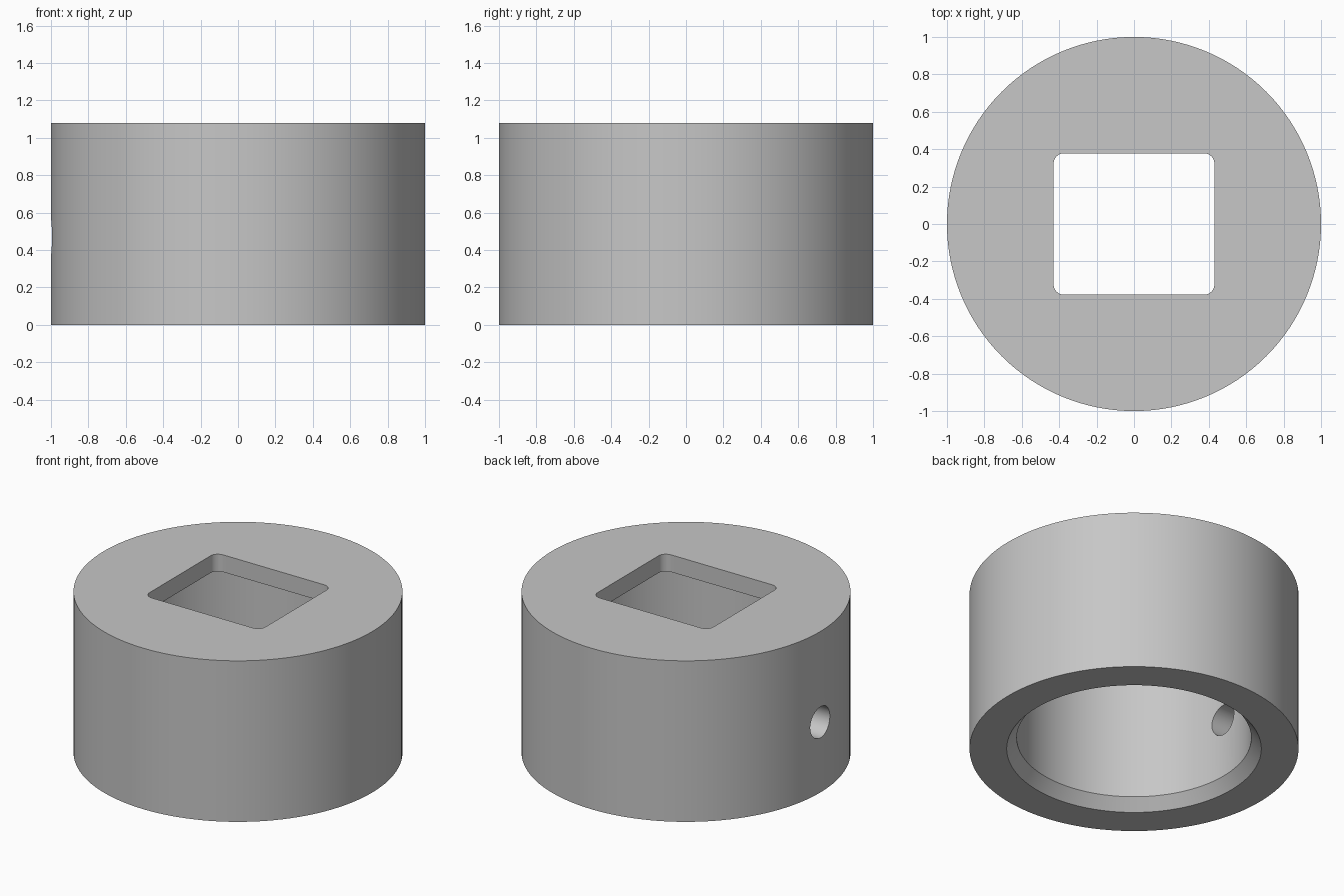
import bpy
import bmesh
from math import cos, sin, pi, radians
from mathutils import Matrix, Vector

if "Cube" in bpy.data.objects:
    bpy.data.objects.remove(bpy.data.objects["Cube"], do_unlink=True)

HEIGHT = 1.08
CEILING = 0.965      # underside of the top plate
BORE = 0.713
SEGMENTS = 128

grey = bpy.data.materials.new("plain grey")
grey.use_nodes = True
colour = (0.57, 0.57, 0.57, 1)
grey.diffuse_color = colour
grey.node_tree.nodes["Principled BSDF"].inputs["Base Color"].default_value = colour


def make_object(name, bm):
    bmesh.ops.recalc_face_normals(bm, faces=bm.faces)
    mesh = bpy.data.meshes.new(name)
    bm.to_mesh(mesh)
    bm.free()
    mesh.materials.append(grey)
    obj = bpy.data.objects.new(name, mesh)
    bpy.context.collection.objects.link(obj)
    return obj


def lathe(name, profile):
    bm = bmesh.new()
    verts = [bm.verts.new((r, 0, z)) for r, z in profile]
    edges = [bm.edges.new(pair) for pair in zip(verts, verts[1:])]
    bmesh.ops.spin(bm, geom=verts + edges, cent=(0, 0, 0), axis=(0, 0, 1),
                   angle=2 * pi, steps=SEGMENTS)
    bmesh.ops.remove_doubles(bm, verts=bm.verts, dist=0.0001)
    return make_object(name, bm)


def rounded_prism(name, half_x, half_y, radius, z0, z1, steps=8):
    bm = bmesh.new()
    outline = []
    for i, (sx, sy) in enumerate([(1, 1), (-1, 1), (-1, -1), (1, -1)]):
        for k in range(steps + 1):
            a = (i + k / steps) * pi / 2
            outline.append(bm.verts.new((sx * (half_x - radius) + radius * cos(a),
                                         sy * (half_y - radius) + radius * sin(a), z0)))
    face = bm.faces.new(outline)
    top = bmesh.ops.extrude_face_region(bm, geom=[face])["geom"]
    bmesh.ops.translate(bm, vec=Vector((0, 0, z1 - z0)),
                        verts=[v for v in top if isinstance(v, bmesh.types.BMVert)])
    return make_object(name, bm)


def cut(target, cutter):
    mod = target.modifiers.new(cutter.name, "BOOLEAN")
    mod.operation = "DIFFERENCE"
    mod.solver = "EXACT"
    mod.object = cutter
    bpy.context.view_layer.objects.active = target
    bpy.ops.object.modifier_apply(modifier=mod.name)
    bpy.data.objects.remove(cutter, do_unlink=True)


# Hollow collar with a chamfered mouth underneath and a closed top plate
collar = lathe("collar", [(0, CEILING), (BORE, CEILING), (BORE, 0.075), (0.774, 0),
                          (1, 0), (1, HEIGHT), (0, HEIGHT)])

# Rounded rectangular opening through the top plate
cut(collar, rounded_prism("top_opening", 0.43, 0.378, 0.055, CEILING - 0.1, HEIGHT + 0.1))

# Round set screw hole through the right wall
bm = bmesh.new()
bmesh.ops.create_cone(bm, cap_ends=True, segments=48, radius1=0.104, radius2=0.104, depth=0.7,
                      matrix=Matrix.Translation((-0.9, 0, 0.47)) @ Matrix.Rotation(pi / 2, 4, "Y"))
cut(collar, make_object("screw_hole", bm))

# Smooth walls with crisp rims
bpy.ops.object.select_all(action="DESELECT")
collar.select_set(True)
bpy.context.view_layer.objects.active = collar
bpy.ops.object.shade_smooth_by_angle(angle=radians(30))
